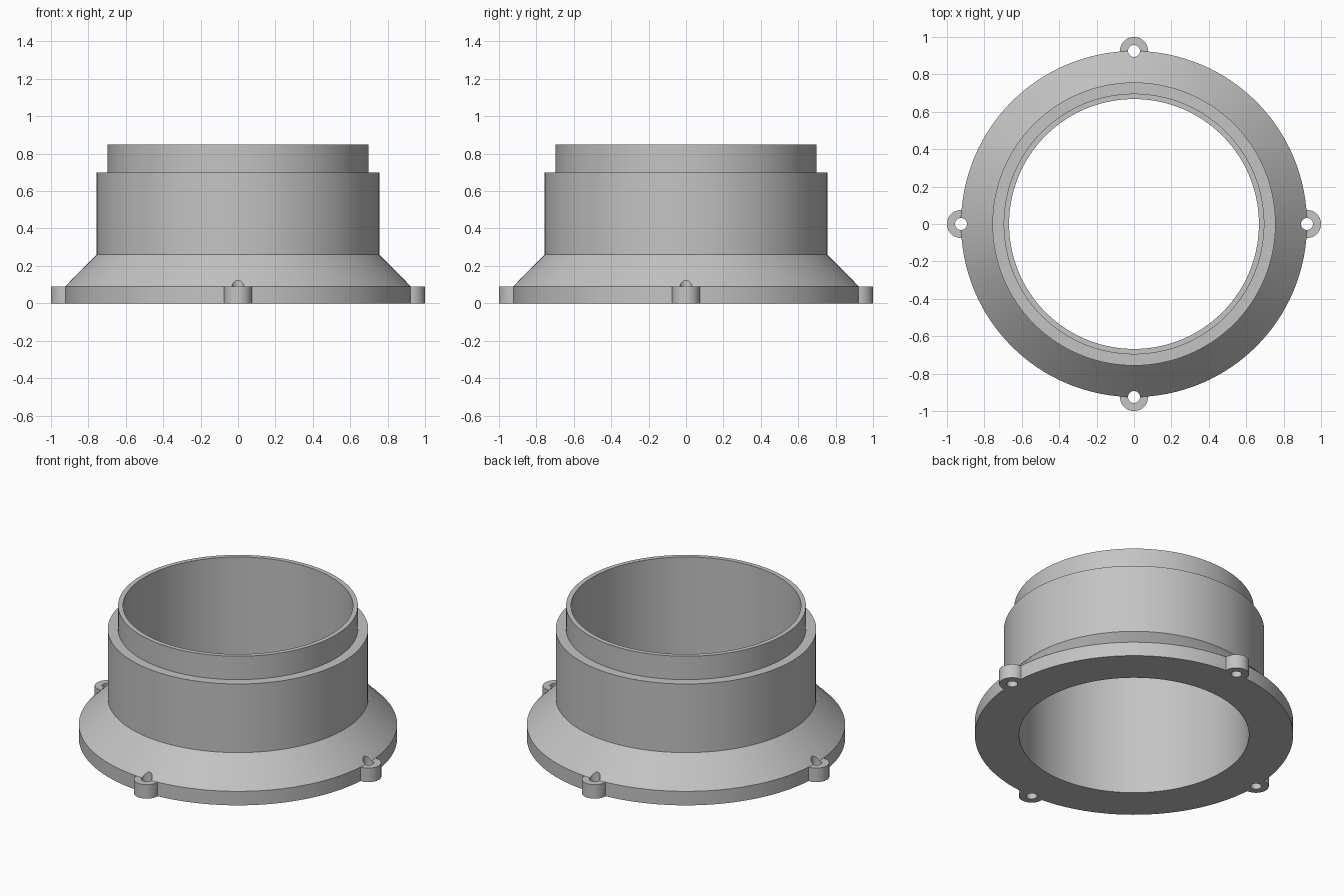
import bpy
import bmesh
from math import cos, sin, pi, radians
from mathutils import Matrix, Vector

if "Cube" in bpy.data.objects:
    bpy.data.objects.remove(bpy.data.objects["Cube"], do_unlink=True)

SEGMENTS = 128
FLANGE_R = 0.925
FLANGE_H = 0.09

grey = bpy.data.materials.new("plain grey")
grey.use_nodes = True
colour = (0.55, 0.55, 0.55, 1)
grey.diffuse_color = colour
grey.node_tree.nodes["Principled BSDF"].inputs["Base Color"].default_value = colour


def add_object(name, bm):
    bmesh.ops.recalc_face_normals(bm, faces=bm.faces)
    mesh = bpy.data.meshes.new(name)
    bm.to_mesh(mesh)
    bm.free()
    mesh.materials.append(grey)
    obj = bpy.data.objects.new(name, mesh)
    bpy.context.collection.objects.link(obj)
    return obj


def revolve(name, profile):
    """Spin a closed (radius, height) profile around z."""
    bm = bmesh.new()
    rings = []
    for i in range(SEGMENTS):
        a = 2 * pi * i / SEGMENTS
        rings.append([bm.verts.new((r * cos(a), r * sin(a), z)) for r, z in profile])
    n = len(profile)
    for i, ring in enumerate(rings):
        nxt = rings[(i + 1) % SEGMENTS]
        for j in range(n):
            k = (j + 1) % n
            bm.faces.new((ring[j], nxt[j], nxt[k], ring[k]))
    return add_object(name, bm)


def four_cylinders(name, radius, bottom, top, sides):
    """Upright cylinders at the four compass points of the flange rim."""
    bm = bmesh.new()
    for i in range(4):
        centre = Matrix.Rotation(i * pi / 2, 3, "Z") @ Vector((FLANGE_R, 0, (bottom + top) / 2))
        bmesh.ops.create_cone(bm, cap_ends=True, segments=sides, radius1=radius,
                              radius2=radius, depth=top - bottom,
                              matrix=Matrix.Translation(centre))
    return add_object(name, bm)


# Flanged collar: rim, sloped shoulder, body, stepped neck and straight bore
collar = revolve("flanged_collar", [
    (0.668, 0), (FLANGE_R, 0), (FLANGE_R, FLANGE_H), (0.757, 0.26),
    (0.757, 0.70), (0.697, 0.70), (0.697, 0.85), (0.668, 0.85)])

# Screw lugs joined to the rim, then drilled through lug and slope
lugs = four_cylinders("screw_lugs", 0.075, 0, FLANGE_H, 48)
drills = four_cylinders("screw_hole_cutters", 0.032, -0.1, 0.3, 32)
for tool, operation in ((lugs, "UNION"), (drills, "DIFFERENCE")):
    mod = collar.modifiers.new(tool.name, "BOOLEAN")
    mod.object = tool
    mod.operation = operation
    mod.solver = "EXACT"
    tool.hide_render = True

bpy.ops.object.select_all(action="DESELECT")
collar.select_set(True)
bpy.context.view_layer.objects.active = collar
for mod in list(collar.modifiers):
    bpy.ops.object.modifier_apply(modifier=mod.name)
for tool in (lugs, drills):
    bpy.data.objects.remove(tool, do_unlink=True)

bpy.ops.object.shade_smooth_by_angle(angle=radians(30))
